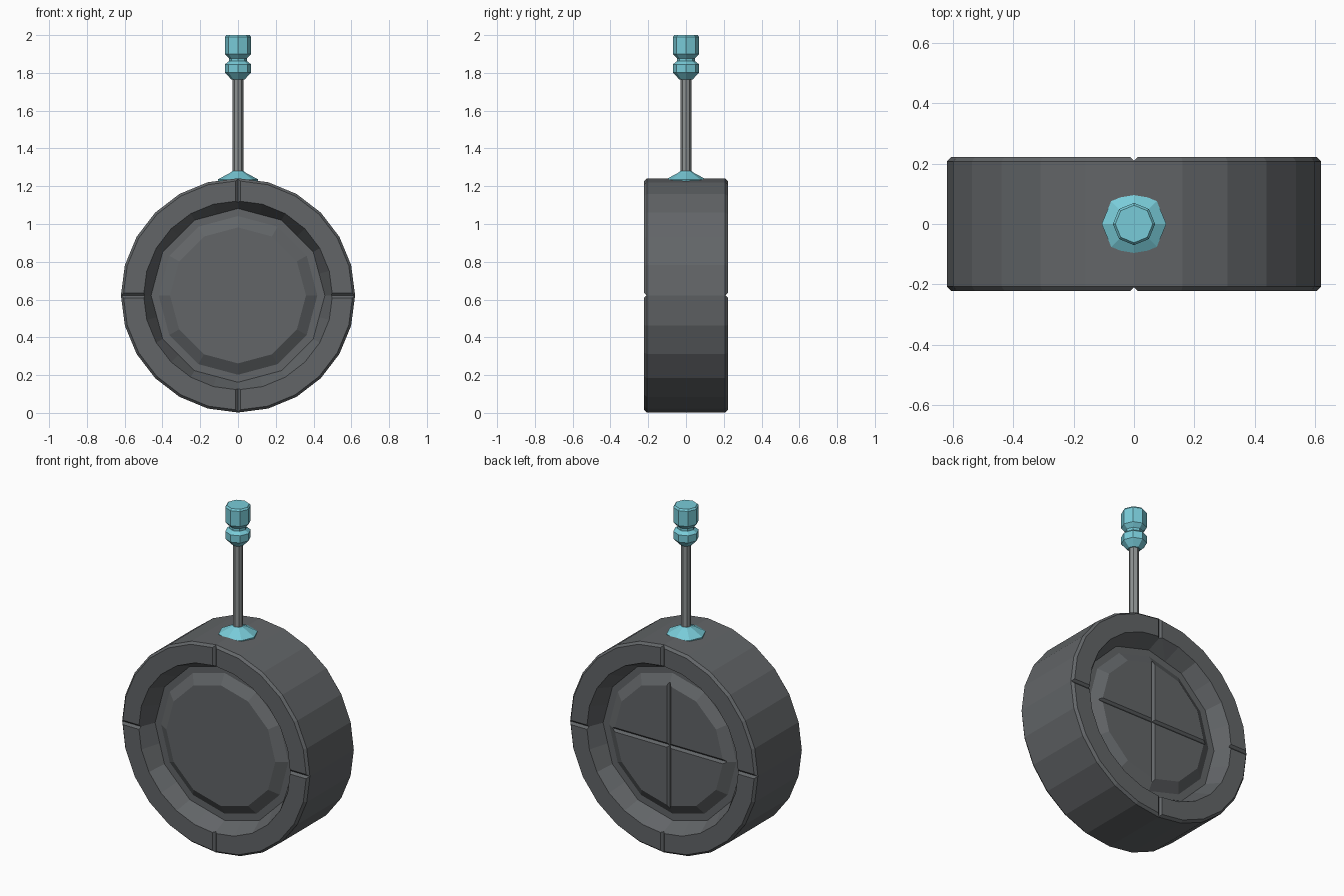
import bpy, bmesh, math
from mathutils import Matrix

if "Cube" in bpy.data.objects:
    bpy.data.objects.remove(bpy.data.objects["Cube"])


def material(name, rgb):
    m = bpy.data.materials.new(name)
    m.diffuse_color = (*rgb, 1)
    m.use_nodes = True
    m.node_tree.nodes["Principled BSDF"].inputs["Base Color"].default_value = m.diffuse_color
    return m


DARK = material("dark_grey", (0.122, 0.130, 0.137))
GREY = material("mid_grey", (0.27, 0.29, 0.29))
CYAN = material("pale_cyan", (0.19, 0.60, 0.69))
CZ = 0.622  # height of the drum's axis


def finish(bm, name, mat):
    bmesh.ops.recalc_face_normals(bm, faces=bm.faces)
    me = bpy.data.meshes.new(name)
    bm.to_mesh(me)
    bm.free()
    me.materials.append(mat)
    ob = bpy.data.objects.new(name, me)
    bpy.context.collection.objects.link(ob)
    return ob


def lathe(name, profile, sides, mat, matrix=Matrix(), coarse_below=0):
    """Spin (radius, height) points about z, capping both ends.
    Rings under coarse_below get half as many sides."""
    bm = bmesh.new()
    rings = []
    for r, h in profile:
        ring = []
        for i in range(sides):
            a = 2 * math.pi * i / sides
            k = r
            if r < coarse_below and i % 2:
                k = r * math.cos(2 * math.pi / sides)
            ring.append(bm.verts.new((k * math.cos(a), k * math.sin(a), h)))
        rings.append(ring)
    for lo, hi in zip(rings, rings[1:]):
        for i in range(sides):
            j = (i + 1) % sides
            bm.faces.new((lo[i], lo[j], hi[j], hi[i]))
    bm.faces.new(rings[0][::-1])
    bm.faces.new(rings[-1])
    bm.transform(matrix)
    return finish(bm, name, mat)


# Drum: wide ring with a recessed, slightly raised plate on each side
half = [(0.36, 0.162), (0.42, 0.125), (0.46, 0.125), (0.50, 0.222),
        (0.607, 0.222), (0.62, 0.207)]
profile = [(r, -h) for r, h in half] + [(r, h) for r, h in reversed(half)]
axis = Matrix.Translation((0, 0, CZ)) @ Matrix.Rotation(math.radians(-90), 4, 'X')
drum = lathe("drum", profile, 24, DARK, axis, coarse_below=0.48)


# V grooves: four on each rim, and a cross on the back plate
def groove(name, y, r0, r1, angle):
    bm = bmesh.new()
    m = (Matrix.Translation((0, y, CZ)) @ Matrix.Rotation(angle, 4, 'Y')
         @ Matrix.Translation((0, 0, (r0 + r1) / 2)))
    bmesh.ops.create_cone(bm, cap_ends=True, segments=4, radius1=0.013,
                          radius2=0.013, depth=r1 - r0, matrix=m)
    cutter = finish(bm, name, DARK)
    cutter.hide_render = True
    cutter.hide_viewport = True
    cutter.display_type = 'WIRE'
    mod = drum.modifiers.new(name, 'BOOLEAN')
    mod.operation = 'DIFFERENCE'
    mod.solver = 'EXACT'
    mod.object = cutter


for k in range(4):
    for side in (-1, 1):
        groove("rim_groove_cutter", side * 0.222, 0.47, 0.66, k * math.pi / 2)
for k in range(2):
    groove("plate_groove_cutter", 0.162, -0.375, 0.375, k * math.pi / 2)

# Antenna: collar, rod and grooved tip
lathe("antenna_collar", [(0.107, 1.222), (0.107, 1.236), (0.04, 1.272), (0.03, 1.28)], 8, CYAN)
lathe("antenna_rod", [(0.028, 1.25), (0.028, 1.79)], 8, GREY)
lathe("antenna_tip", [(0.035, 1.765), (0.07, 1.802), (0.07, 1.845), (0.048, 1.862),
                      (0.048, 1.877), (0.07, 1.90), (0.07, 1.99), (0.062, 2.0)], 8, CYAN)
